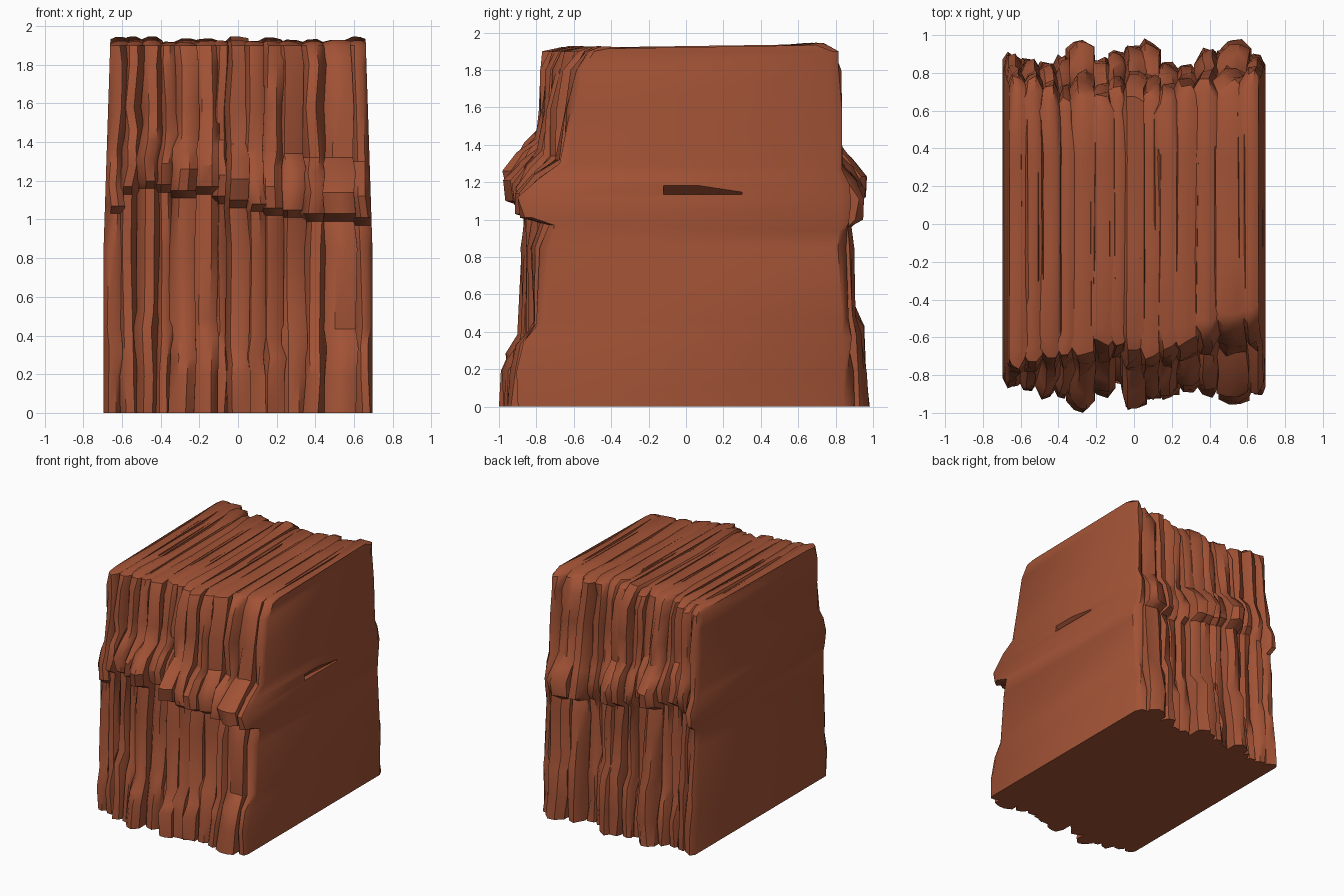
import bpy, bmesh, math, random

if "Cube" in bpy.data.objects:
    bpy.data.objects.remove(bpy.data.objects["Cube"])
random.seed(11)

rock = bpy.data.materials.new("red_brown_rock")
rock.diffuse_color = (0.36, 0.085, 0.036, 1)
rock.use_nodes = True
rock.node_tree.nodes["Principled BSDF"].inputs["Base Color"].default_value = rock.diffuse_color

# slab: x0, x1, front base, front top, back base, back top, ledge height
SLABS = [
    (-0.70, -0.61, 0.88, 0.78, 0.91, 0.80, 1.14),
    (-0.61, -0.52, 0.88, 0.76, 0.88, 0.78, 1.24),
    (-0.52, -0.42, 0.93, 0.74, 0.86, 0.74, 1.27),
    (-0.42, -0.34, 0.92, 0.72, 0.90, 0.70, 1.25),
    (-0.34, -0.23, 0.99, 0.72, 0.98, 0.74, 1.22),
    (-0.23, -0.12, 0.91, 0.66, 0.88, 0.70, 1.24),
    (-0.12, -0.05, 0.86, 0.66, 0.93, 0.76, 1.19),
    (-0.05, 0.05, 0.99, 0.70, 0.96, 0.76, 1.17),
    (0.05, 0.13, 0.95, 0.74, 0.98, 0.74, 1.15),
    (0.13, 0.23, 0.93, 0.68, 0.85, 0.72, 1.13),
    (0.23, 0.34, 0.89, 0.66, 0.84, 0.74, 1.12),
    (0.34, 0.46, 0.91, 0.62, 0.93, 0.78, 1.10),
    (0.46, 0.60, 0.97, 0.59, 0.98, 0.78, 1.10),
    (0.60, 0.70, 0.92, 0.56, 0.89, 0.82, 1.08),
]


def wall(base, top, ledge, inset, shift):
    """Height and depth points up one weathered cliff edge."""
    steps = [(0, 0), (0.19, 0.05), (0.36 + shift, 0.14), (0.46 + shift, 0.36),
             (0.85, 0.38), (ledge - 0.11, 0.46), (ledge - 0.07, 0.12),
             (ledge + 0.04, 0.08), (ledge + 0.14, 0.36), (ledge + 0.22, 0.70),
             (1.58, 0.78), (1.80, 0.90), (1.90, 1.10)]
    pts = []
    for i, (z, t) in enumerate(steps):
        d = base + (top - base) * t - inset
        pts.append((z, d + random.uniform(-0.018, 0.018)))
    return pts


def taper(x, z):
    return x * (1 - 0.05 * max(0, (z - 0.85) / 1.07))


def make_slab(n, spec):
    x0, x1, fb, ft, kb, kt, ledge = spec
    bm = bmesh.new()
    w = x1 - x0
    shift = random.uniform(-0.12, 0.10)
    peak_f, peak_b = random.uniform(0, 0.02), random.uniform(0.005, 0.035)
    wander = [random.uniform(-0.012, 0.012) for _ in range(32)]
    first, last = n == 0, n == len(SLABS) - 1
    # four side-by-side outlines give the slab a rounded, broken edge
    cols = [(x0 - (0 if first else 0.012), random.uniform(0.04, 0.09)),
            (x0 + w * random.uniform(0.15, 0.35), random.uniform(0, 0.015)),
            (x0 + w * random.uniform(0.6, 0.8), random.uniform(0, 0.02)),
            (x1 + (0 if last else 0.012), random.uniform(0.03, 0.08))]
    loops = []
    for c, (x, inset) in enumerate(cols):
        f = wall(fb, ft, ledge, inset, shift)
        b = wall(kb, kt, ledge - 0.03, inset, -shift)
        drop = inset * 0.3
        crown = [(-ft + inset + 0.10, 1.915 + peak_f - drop),
                 (-0.15, 1.915 - drop), (0.35, 1.922 - drop),
                 (kt - inset - 0.08, 1.915 + peak_b - drop)]
        outline = [(-d, z) for z, d in f] + crown + [(d, z) for z, d in reversed(b)]
        outer = (first and c == 0) or (last and c == 3)
        loop = []
        for i, (y, z) in enumerate(outline):
            xx = x if outer else x + wander[i]
            xx = max(-0.695, min(0.695, xx))
            loop.append(bm.verts.new((taper(xx, z), max(-1, min(1, y)), z)))
        loops.append(loop)
    m = len(loops[0])
    for a, b in zip(loops, loops[1:]):
        for i in range(m):
            j = (i + 1) % m
            bm.faces.new((a[i], b[i], b[j], a[j]))
    # side caps: strips joining front wall to back wall
    h = m // 2
    for lp in (loops[0], loops[-1]):
        for i in range(h - 1):
            q = (lp[i], lp[i + 1], lp[m - 2 - i], lp[m - 1 - i])
            bm.faces.new(q)
    bmesh.ops.recalc_face_normals(bm, faces=bm.faces)
    me = bpy.data.meshes.new("rock_slab")
    bm.to_mesh(me)
    bm.free()
    ob = bpy.data.objects.new(f"rock_slab_{n + 1}", me)
    bpy.context.collection.objects.link(ob)
    me.materials.append(rock)
    return ob


slabs = [make_slab(n, s) for n, s in enumerate(SLABS)]

# wedge notch cut into the right-hand cliff face
bm = bmesh.new()
tri = [(0.72, 1.22), (0.64, 1.135), (0.72, 1.135)]
ends = [[bm.verts.new((x, y, 1.135 + (z - 1.135) * s)) for x, z in tri]
        for y, s in ((-0.12, 1.0), (0.30, 0.25))]
bm.faces.new(ends[0])
bm.faces.new(ends[1])
for i in range(3):
    j = (i + 1) % 3
    bm.faces.new((ends[0][i], ends[0][j], ends[1][j], ends[1][i]))
bmesh.ops.recalc_face_normals(bm, faces=bm.faces)
me = bpy.data.meshes.new("notch_cutter")
bm.to_mesh(me)
bm.free()
me.materials.append(rock)
cutter = bpy.data.objects.new("notch_cutter", me)
bpy.context.collection.objects.link(cutter)
cutter.hide_render = True
cutter.hide_set(True)
mod = slabs[-1].modifiers.new("notch", 'BOOLEAN')
mod.object = cutter
mod.operation = 'DIFFERENCE'

# smooth weathered faces, sharp breaks
for ob in slabs:
    bpy.ops.object.select_all(action='DESELECT')
    ob.select_set(True)
    bpy.context.view_layer.objects.active = ob
    bpy.ops.object.shade_smooth_by_angle(angle=math.radians(40))
